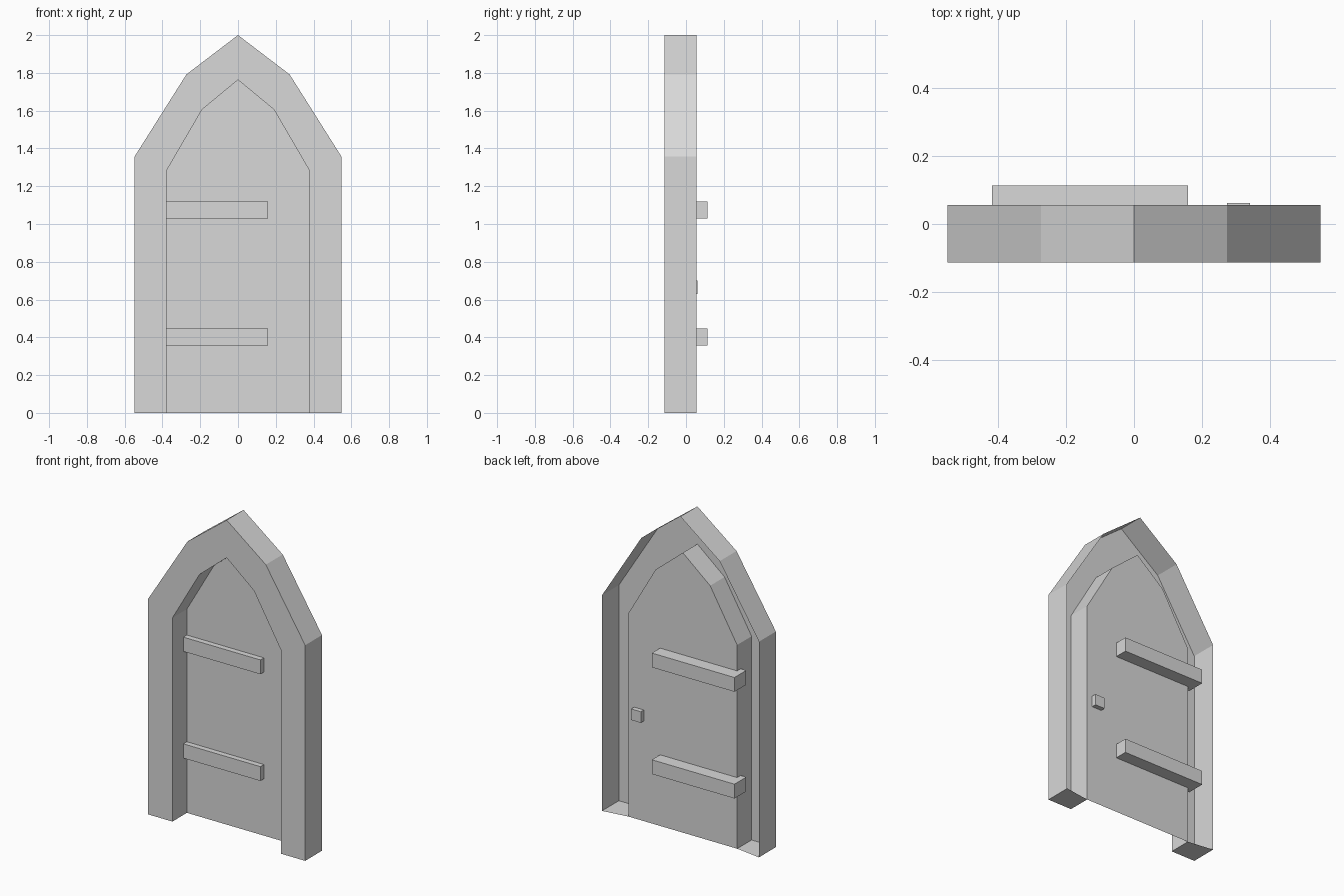
import bpy
import bmesh
from mathutils import Matrix, Vector

if "Cube" in bpy.data.objects:
    bpy.data.objects.remove(bpy.data.objects["Cube"], do_unlink=True)

FRONT, PANEL, BACK = -0.113, 0.031, 0.055

# One plain grey for everything
grey = bpy.data.materials.new("plain grey")
grey.use_nodes = True
grey.diffuse_color = (0.69, 0.69, 0.69, 1)
grey.node_tree.nodes["Principled BSDF"].inputs["Base Color"].default_value = (0.69, 0.69, 0.69, 1)


def finish(name, bm):
    mesh = bpy.data.meshes.new(name)
    bm.to_mesh(mesh)
    bm.free()
    mesh.materials.append(grey)
    obj = bpy.data.objects.new(name, mesh)
    bpy.context.collection.objects.link(obj)
    return obj


def box(name, low, high):
    low, high = Vector(low), Vector(high)
    bm = bmesh.new()
    place = Matrix.Translation((low + high) / 2) @ Matrix.Diagonal((*(high - low), 1))
    bmesh.ops.create_cube(bm, size=1, matrix=place)
    return finish(name, bm)


def arch(half):
    """Mirror half of a pointed arch, running from the foot up to the tip."""
    return half + [(-x, z) for x, z in reversed(half[:-1])]


outer = arch([(0.547, 0), (0.547, 1.358), (0.273, 1.792), (0, 2)])
inner = arch([(0.378, 0), (0.378, 1.283), (0.19, 1.606), (0, 1.763)])

# Frame: a channel-shaped section swept along the arch, open at the back
bm = bmesh.new()
sections = []
for (ox, oz), (ix, iz) in zip(outer, inner):
    points = [(ox, BACK, oz), (ox, FRONT, oz), (ix, FRONT, iz), (ix, PANEL, iz)]
    sections.append([bm.verts.new(p) for p in points])
for a, b in zip(sections, sections[1:]):
    for j in range(3):
        bm.faces.new((a[j], b[j], b[j + 1], a[j + 1]))
bm.faces.new(sections[0])
bm.faces.new(reversed(sections[-1]))
finish("door_frame", bm)

# Door panel: a flat sheet closing the opening, slightly inside the frame's back edge
bm = bmesh.new()
bm.faces.new([bm.verts.new((x, PANEL, z)) for x, z in inner])
finish("door_panel", bm)

# Hinge bars pass through the panel
for name, z in (("lower_hinge_bar", 0.358), ("upper_hinge_bar", 1.03)):
    box(name, (-0.417, -0.004, z), (0.159, 0.113, z + 0.09))

# Small handle on the back
box("door_handle", (0.272, PANEL, 0.63), (0.34, 0.061, 0.7))
